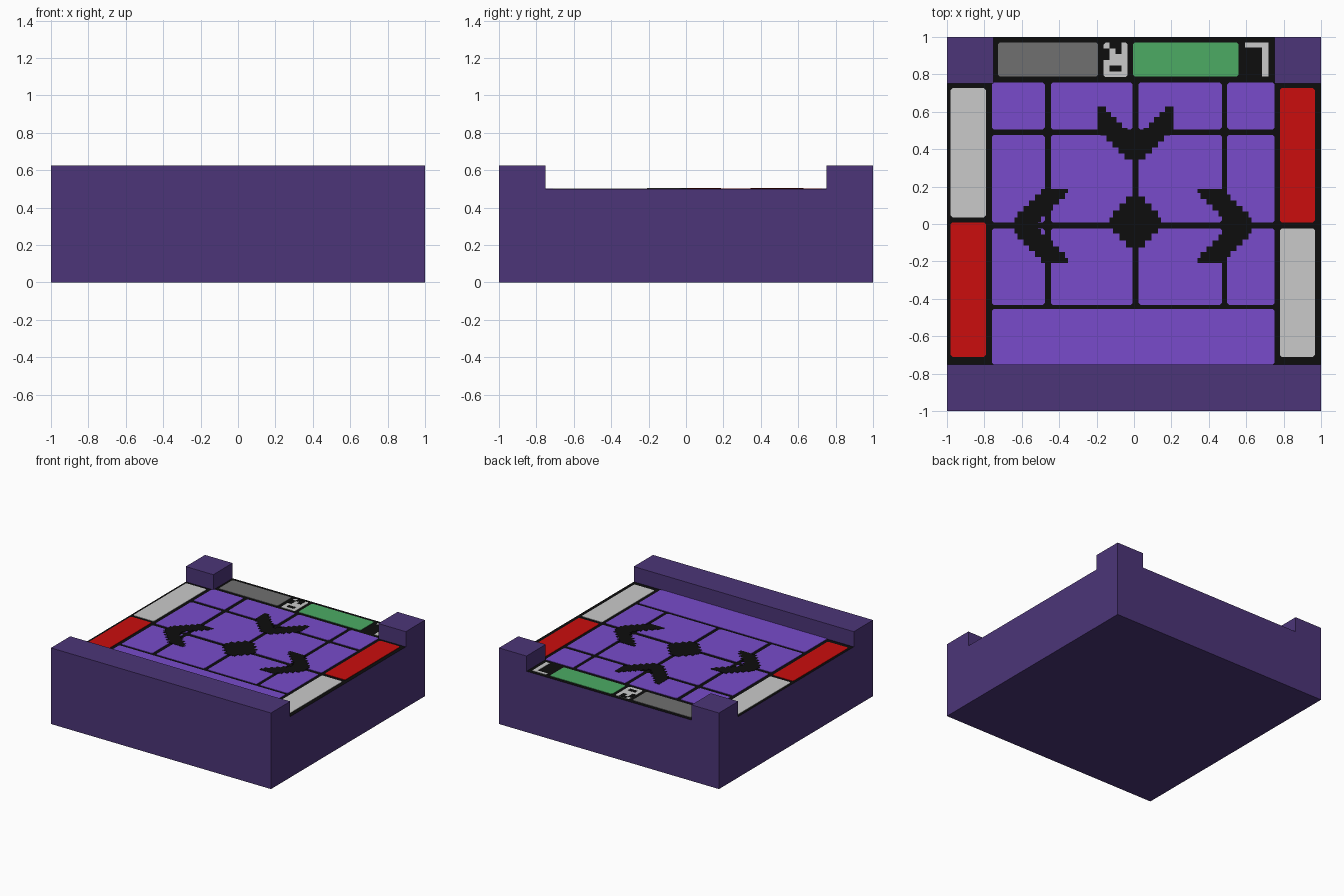
import bpy, bmesh

if "Cube" in bpy.data.objects:
    bpy.data.objects.remove(bpy.data.objects["Cube"])

FLOOR, RIM, WALL = 0.5, 0.625, 0.75
PANEL, MARK = 0.003, 0.005      # heights of painted layers above the floor


def material(name, r, g, b):
    m = bpy.data.materials.new(name)
    lin = [((c / 255 + 0.055) / 1.055) ** 2.4 if c > 10 else c / 255 / 12.92 for c in (r, g, b)]
    m.diffuse_color = (*lin, 1)
    m.use_nodes = True
    m.node_tree.nodes["Principled BSDF"].inputs["Base Color"].default_value = m.diffuse_color
    return m


dark_purple = material("dark purple", 76, 53, 120)
black = material("black", 13, 13, 13)
purple = material("purple", 120, 75, 203)
red = material("red", 203, 13, 13)
white = material("light grey", 202, 202, 202)
grey = material("mid grey", 112, 112, 112)
green = material("green", 76, 171, 100)


def finish(name, bm, *mats):
    me = bpy.data.meshes.new(name)
    bm.normal_update()
    bm.to_mesh(me)
    bm.free()
    for m in mats:
        me.materials.append(m)
    ob = bpy.data.objects.new(name, me)
    bpy.context.collection.objects.link(ob)


def plate(name, pts, mat, z0, z1):
    """Thin flat plate from an outline."""
    bm = bmesh.new()
    f = bm.faces.new([bm.verts.new((x, y, z0)) for x, y in pts])
    ext = bmesh.ops.extrude_face_region(bm, geom=[f], use_keep_orig=True)["geom"]
    for v in ext:
        if isinstance(v, bmesh.types.BMVert):
            v.co.z = z1
    bmesh.ops.recalc_face_normals(bm, faces=bm.faces)
    finish(name, bm, mat)


def panel(name, x0, x1, y0, y1, mat, c=0.01):
    """Rectangular plate with slightly clipped corners."""
    pts = [(x0 + c, y0), (x1 - c, y0), (x1, y0 + c), (x1, y1 - c),
           (x1 - c, y1), (x0 + c, y1), (x0, y1 - c), (x0, y0 + c)]
    plate(name, pts, mat, FLOOR, FLOOR + PANEL)


def stepped(pts, cell=0.031):
    """Turn diagonal edges of an outline into stair steps."""
    out = []
    for (ax, ay), (bx, by) in zip(pts, pts[1:] + pts[:1]):
        out.append((ax, ay))
        dx, dy = bx - ax, by - ay
        if abs(dx) > 0.001 and abs(dy) > 0.001:
            n = max(1, round(abs(dx) / cell))
            for i in range(n):
                x = ax + dx * (i + 0.5) / n
                out += [(x, ay + dy * i / n), (x, ay + dy * (i + 1) / n)]
    return out


def mark(name, pts):
    plate(name, stepped(pts), black, FLOOR, FLOOR + MARK)


# Tray body: block with front wall and two back corner posts raised
bm = bmesh.new()
bmesh.ops.create_cube(bm, size=2)
for v in bm.verts:
    v.co.z = FLOOR if v.co.z > 0 else 0
for axis in ((1, 0, 0), (0, 1, 0)):
    for s in (-WALL, WALL):
        bmesh.ops.bisect_plane(bm, geom=bm.verts[:] + bm.edges[:] + bm.faces[:],
                               plane_co=[a * s for a in axis], plane_no=axis)
bm.normal_update()
raised = []
for f in bm.faces:
    c = f.calc_center_median()
    if f.normal.z > 0.9 and (c.y < -WALL or (abs(c.x) > WALL and c.y > WALL)):
        raised.append(f)
ext = bmesh.ops.extrude_face_region(bm, geom=raised)["geom"]
for v in ext:
    if isinstance(v, bmesh.types.BMVert):
        v.co.z = RIM
bmesh.ops.recalc_face_normals(bm, faces=bm.faces)
bm.normal_update()
for f in bm.faces:   # sunken floor is black
    if f.normal.z > 0.9 and f.calc_center_median().z < FLOOR + 0.01:
        f.material_index = 1
finish("tray_body", bm, dark_purple, black)

# Purple floor tiles
cols = [(-0.76, -0.477), (-0.445, -0.007), (0.024, 0.47), (0.498, 0.752)]
rows = [(0.506, 0.756), (0.009, 0.476), (-0.432, -0.024)]
for r, (y0, y1) in enumerate(rows):
    for c, (x0, x1) in enumerate(cols):
        panel(f"floor_tile_{r}_{c}", x0, x1, y0, y1, purple)
panel("front_floor_tile", -0.76, 0.752, -WALL, -0.455, purple)

# Side strips, colours swapped left to right
panel("left_back_strip", -0.98, -0.792, 0.036, 0.726, white)
panel("left_front_strip", -0.98, -0.792, -0.71, 0.009, red)
panel("right_back_strip", 0.78, 0.967, 0.009, 0.726, red)
panel("right_front_strip", 0.78, 0.967, -0.71, -0.024, white)

# Back strips and corner bracket
panel("back_grey_strip", -0.728, -0.192, 0.788, 0.97, grey)
panel("back_green_strip", -0.006, 0.56, 0.788, 0.97, green)
plate("corner_bracket", [(0.594, 0.97), (0.594, 0.945), (0.685, 0.945),
                         (0.685, 0.788), (0.72, 0.788), (0.72, 0.97)],
      white, FLOOR, FLOOR + PANEL)

# Small speckled tile: light tile with black pixel gaps
panel("speckled_tile", -0.162, -0.034, 0.785, 0.97, white)
w, h = 0.128 / 4, 0.185 / 6
for i, (c, r, n) in enumerate([(1, 0, 2), (0, 1, 1), (2, 1, 1), (0, 2, 1), (1, 4, 2)]):
    x, y = -0.162 + c * w, 0.97 - r * h
    mark(f"speckle_{i}", [(x, y), (x, y - h), (x + n * w, y - h), (x + n * w, y)])

# Black stepped arrows and centre diamond
mark("back_arrow", [(-0.196, 0.628), (-0.196, 0.505), (-0.035, 0.345), (0.046, 0.345),
                    (0.21, 0.505), (0.21, 0.628), (0.18, 0.628), (0.007, 0.457),
                    (-0.165, 0.628)])
arrow = [(0.47, 0.188), (0.34, 0.188), (0.34, 0.165), (0.5, 0.01), (0.5, -0.026),
         (0.34, -0.182), (0.34, -0.208), (0.47, -0.208), (0.627, -0.052), (0.627, 0.035)]
mark("right_arrow", arrow)
mark("left_arrow", [(-x - 0.012, y) for x, y in reversed(arrow)])
mark("centre_diamond", [(-0.024, 0.147), (-0.13, 0.035), (-0.13, -0.015), (-0.024, -0.125),
                        (0.04, -0.125), (0.145, -0.015), (0.145, 0.035), (0.04, 0.147)])
